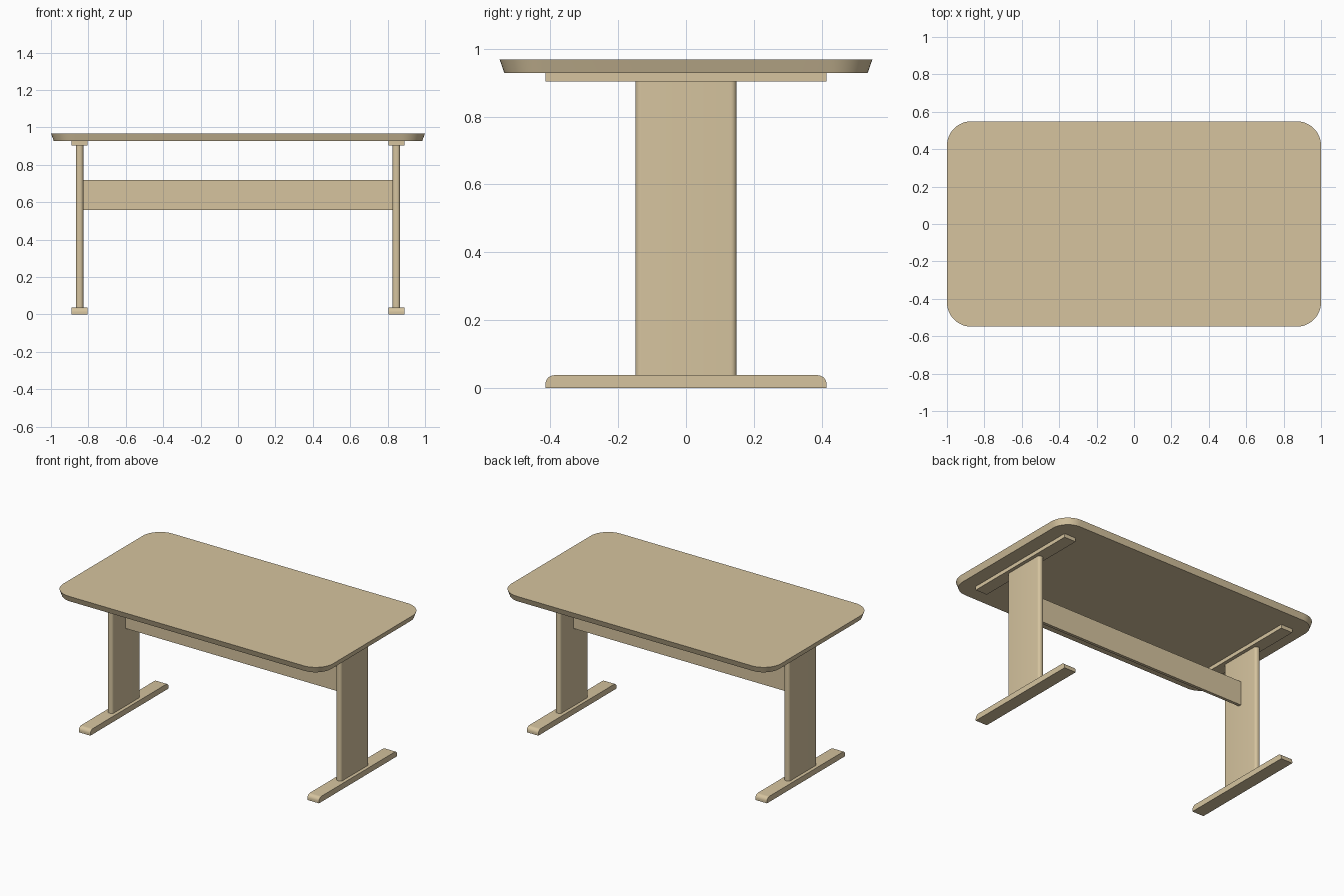
import bpy, bmesh, math

if "Cube" in bpy.data.objects:
    bpy.data.objects.remove(bpy.data.objects["Cube"])

wood = bpy.data.materials.new("light_wood")
wood.diffuse_color = (0.67, 0.55, 0.345, 1)
wood.use_nodes = True
wood.node_tree.nodes["Principled BSDF"].inputs["Base Color"].default_value = wood.diffuse_color


def rounded_rect(hx, hy, r, steps=10):
    """Counter-clockwise outline of a rounded rectangle."""
    pts = []
    for i, (sx, sy) in enumerate([(1, 1), (-1, 1), (-1, -1), (1, -1)]):
        for k in range(steps + 1):
            a = math.pi / 2 * (i + k / steps)
            pts.append((sx * (hx - r) + r * math.cos(a), sy * (hy - r) + r * math.sin(a)))
    return pts


def loft(name, lower, upper):
    """Solid between two matching rings of 3D points."""
    bm = bmesh.new()
    a = [bm.verts.new(p) for p in lower]
    b = [bm.verts.new(p) for p in upper]
    n = len(a)
    for i in range(n):
        j = (i + 1) % n
        bm.faces.new((a[i], a[j], b[j], b[i]))
    bm.faces.new(a[::-1])
    bm.faces.new(b)
    bmesh.ops.recalc_face_normals(bm, faces=bm.faces)
    mesh = bpy.data.meshes.new(name)
    bm.to_mesh(mesh)
    bm.free()
    mesh.materials.append(wood)
    ob = bpy.data.objects.new(name, mesh)
    bpy.context.collection.objects.link(ob)
    bpy.ops.object.select_all(action='DESELECT')
    ob.select_set(True)
    bpy.context.view_layer.objects.active = ob
    bpy.ops.object.shade_smooth_by_angle(angle=math.radians(30))
    return ob


def box(name, x0, x1, y0, y1, z0, z1):
    ring = [(x0, y0), (x1, y0), (x1, y1), (x0, y1)]
    return loft(name, [(x, y, z0) for x, y in ring], [(x, y, z1) for x, y in ring])


# Table top with rounded corners and an undercut edge
loft("table_top",
     [(x, y, 0.928) for x, y in rounded_rect(0.985, 0.535, 0.115, 12)],
     [(x, y, 0.968) for x, y in rounded_rect(1.0, 0.549, 0.13, 12)])

# Foot side profile: flat bottom, rounded upper ends
R, HALF, H = 0.026, 0.414, 0.038
arc = [math.pi / 2 * k / 8 for k in range(9)]
foot = [(-HALF, 0), (HALF, 0)]
foot += [(HALF - R + R * math.cos(a), H - R + R * math.sin(a)) for a in arc]
foot += [(-HALF + R - R * math.sin(a), H - R + R * math.cos(a)) for a in arc]

for side, s in (("left", -1), ("right", 1)):
    c = s * 0.847
    # Foot
    loft(side + "_foot", [(c - 0.043, y, z) for y, z in foot],
         [(c + 0.043, y, z) for y, z in foot])
    # Upright panel with rounded vertical edges
    panel = [(c + x, y) for x, y in rounded_rect(0.02, 0.149, 0.017, 6)]
    loft(side + "_leg", [(x, y, H) for x, y in panel], [(x, y, 0.903) for x, y in panel])
    # Support rail under the top
    box(side + "_support", c - 0.043, c + 0.043, -HALF, HALF, 0.903, 0.928)

# Stretcher board between the legs
box("stretcher", -0.828, 0.828, -0.01, 0.01, 0.558, 0.72)
